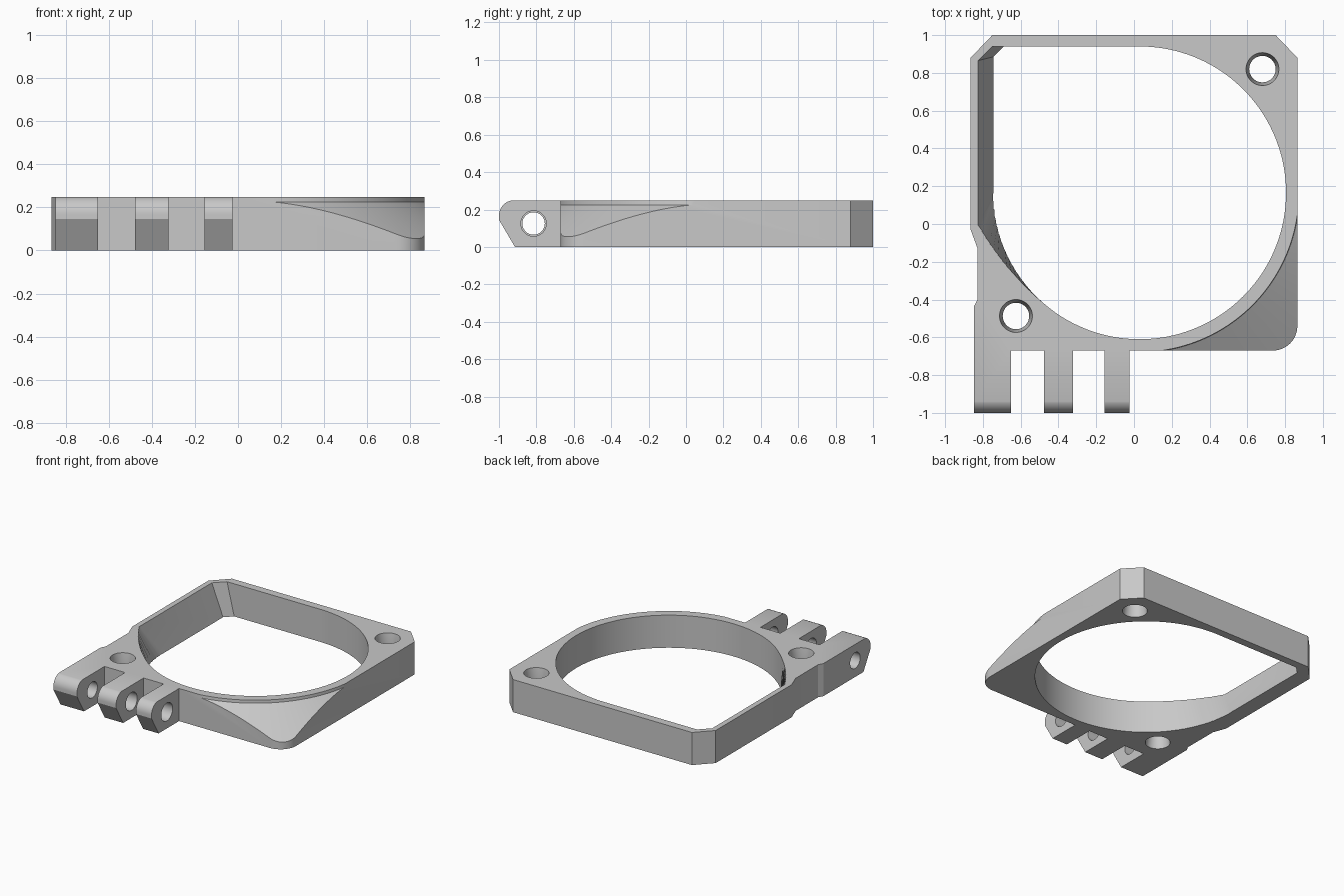
import bpy, bmesh
from math import sin, cos, radians
from mathutils import Vector

cube = bpy.data.objects.get("Cube")
if cube:
    bpy.data.objects.remove(cube, do_unlink=True)

H = 0.247            # frame height
CX, CY, R = 0.03, 0.165, 0.775   # round opening
E = 0.05             # cutter overshoot

grey = bpy.data.materials.new("plain grey")
grey.use_nodes = True
grey.diffuse_color = (0.58, 0.58, 0.58, 1)
grey.node_tree.nodes["Principled BSDF"].inputs["Base Color"].default_value = grey.diffuse_color


def loft(name, rings):
    """Solid skinned through rings of equal point count, capped at both ends."""
    bm = bmesh.new()
    loops = [[bm.verts.new(p) for p in ring] for ring in rings]
    n = len(loops[0])
    for a, b in zip(loops, loops[1:]):
        for i in range(n):
            j = (i + 1) % n
            bm.faces.new((a[i], a[j], b[j], b[i]))
    bm.faces.new(loops[0][::-1])
    bm.faces.new(loops[-1])
    bmesh.ops.recalc_face_normals(bm, faces=bm.faces)
    mesh = bpy.data.meshes.new(name)
    bm.to_mesh(mesh)
    bm.free()
    mesh.materials.append(grey)
    obj = bpy.data.objects.new(name, mesh)
    bpy.context.scene.collection.objects.link(obj)
    return obj


def arc(cx, cy, r, start, end, steps):
    angles = [radians(start + (end - start) * i / steps) for i in range(steps + 1)]
    return [(cx + r * cos(a), cy + r * sin(a)) for a in angles]


def at_z(points, z):
    return [(x, y, z) for x, y in points]


def at_x(points, x):
    return [(x, y, z) for y, z in points]


def circle(cx, cy, r):
    return arc(cx, cy, r, 0, 360, 48)[:-1]


def cut(target, cutter):
    """Subtract the cutter, moving to the next solver if one returns nothing."""
    mod = target.modifiers.new("cut", "BOOLEAN")
    mod.operation = "DIFFERENCE"
    mod.object = cutter
    for solver in ("EXACT", "MANIFOLD", "FLOAT"):
        mod.solver = solver
        bpy.context.view_layer.update()
        depsgraph = bpy.context.evaluated_depsgraph_get()
        mesh = bpy.data.meshes.new_from_object(target.evaluated_get(depsgraph))
        if len(mesh.polygons):
            break
    target.modifiers.clear()
    target.data = mesh
    bpy.data.objects.remove(cutter, do_unlink=True)


# Outer plan, including the three hinge tabs at the front
front = -0.67
outline = [(-0.75, 1), (-0.865, 0.88), (-0.865, -0.03), (-0.828, -0.13),
           (-0.828, -0.4), (-0.847, -0.435)]
for left, right in ((-0.847, -0.65), (-0.477, -0.322), (-0.155, -0.025)):
    if left > -0.8:
        outline.append((left, front))
    outline += [(left, -1.02), (right, -1.02), (right, front)]
outline += arc(0.735, -0.54, 0.13, -90, 0, 12) + [(0.865, 0.88), (0.75, 1)]
frame = loft("frame", [at_z(outline, 0), at_z(outline, H)])

# Main opening: round on the right, drafted on the left wall
steps = 16
shared = arc(CX, CY, R, 90, -127, 90)
lower = shared + arc(CX, CY, R, -127, -180, steps)[1:]
upper = list(shared)
p0, p1, p2 = Vector(shared[-1]), Vector((-0.67, -0.27)), Vector((-0.825, 0))
for i in range(1, steps + 1):
    t = i / steps
    upper.append(tuple(p0 * (1 - t) ** 2 + p1 * 2 * t * (1 - t) + p2 * t * t))
lower += [(-0.745, 0.885), (-0.69, CY + R)]
upper += [(-0.825, 0.865), (-0.75, CY + R)]


def section(z):
    t = z / H
    return [(a[0] + (b[0] - a[0]) * t, a[1] + (b[1] - a[1]) * t, z)
            for a, b in zip(lower, upper)]


cut(frame, loft("opening_cutter", [section(-E), section(H + E)]))

# Conical scoop over the front corner, with a small lip at the top
scoop_profile = [(0.838, H + E), (0.845, 0.225), (1.3, -0.05), (1.3, H + E)]
scoop = []
for i in range(49):
    a = radians(-90 + 90 * i / 48)
    scoop.append([(CX + r * cos(a), CY + r * sin(a), z) for r, z in scoop_profile])
cut(frame, loft("scoop_cutter", scoop))

# Nose of the tabs: rounded above, sloped below
nose = [(-1.1, -0.1), (-0.856, -0.1), (-1, 0.145)]
nose += arc(-0.917, H - 0.08, 0.083, 180, 90, 12) + [(-0.917, 0.35), (-1.1, 0.35)]
cut(frame, loft("nose_cutter", [at_x(nose, -1), at_x(nose, 0.1)]))

# Hinge bore, narrower through the outer tab
for radius, start, end in ((0.06, -1, -0.56), (0.068, -0.56, 0.1)):
    bore = circle(-0.815, 0.125, radius)
    cut(frame, loft("bore_cutter", [at_x(bore, start), at_x(bore, end)]))

# Screw holes, waisted at mid height
for x, y in ((0.68, 0.82), (-0.625, -0.487)):
    flare = 0.017 * (H / 2 + E) / (H / 2)
    rings = [at_z(circle(x, y, 0.07 + f), z)
             for z, f in ((-E, flare), (H / 2, 0), (H + E, flare))]
    cut(frame, loft("screw_cutter", rings))

bpy.ops.object.select_all(action="DESELECT")
frame.select_set(True)
bpy.context.view_layer.objects.active = frame
bpy.ops.object.shade_smooth_by_angle(angle=radians(25))
